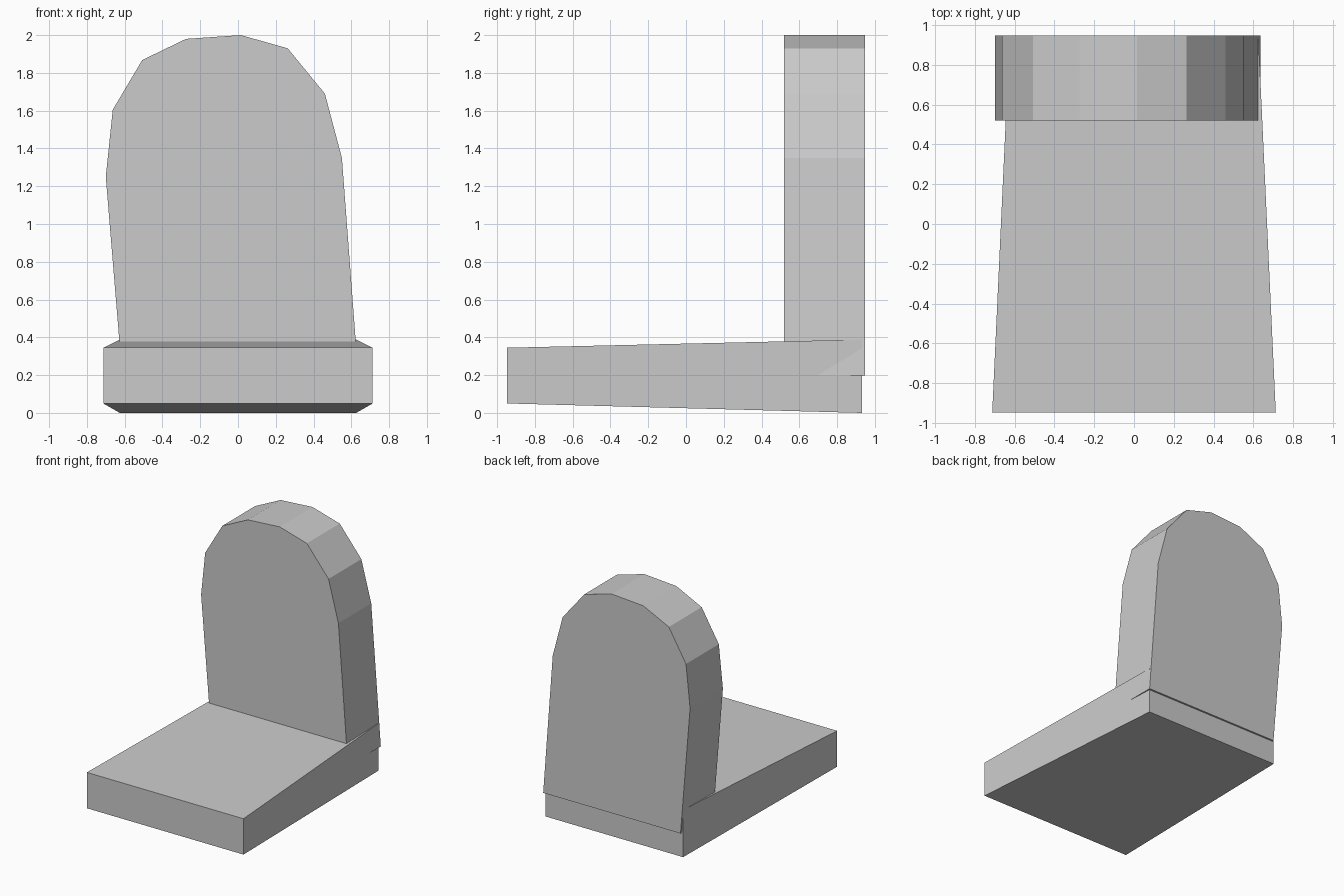
import bpy

if "Cube" in bpy.data.objects:
    bpy.data.objects.remove(bpy.data.objects["Cube"])


def loft(name, ring_a, ring_b):
    """Closed solid between two matching rings of points."""
    n = len(ring_a)
    faces = [tuple(range(n)), tuple(reversed(range(n, 2 * n)))]
    faces += [(i, i + n, (i + 1) % n + n, (i + 1) % n) for i in range(n)]
    mesh = bpy.data.meshes.new(name)
    mesh.from_pydata(ring_a + ring_b, [], faces)
    obj = bpy.data.objects.new(name, mesh)
    bpy.context.collection.objects.link(obj)
    return obj


def rect(half_width, y, z0, z1):
    return [(-half_width, y, z0), (half_width, y, z0),
            (half_width, y, z1), (-half_width, y, z1)]


# Seat: block tapering in width and thickening towards the back
loft("seat", rect(0.713, -0.947, 0.05, 0.345), rect(0.626, 0.932, 0.0, 0.388))

# Backrest: slightly lopsided arched slab, sunk into the seat
profile = [(-0.613, 0.197), (0.637, 0.197), (0.55, 1.35), (0.46, 1.69),
           (0.263, 1.93), (0.015, 2.0), (-0.275, 1.98), (-0.507, 1.868),
           (-0.663, 1.605), (-0.7, 1.25)]
loft("backrest", [(x, 0.52, z) for x, z in profile],
     [(x, 0.947, z) for x, z in profile])
